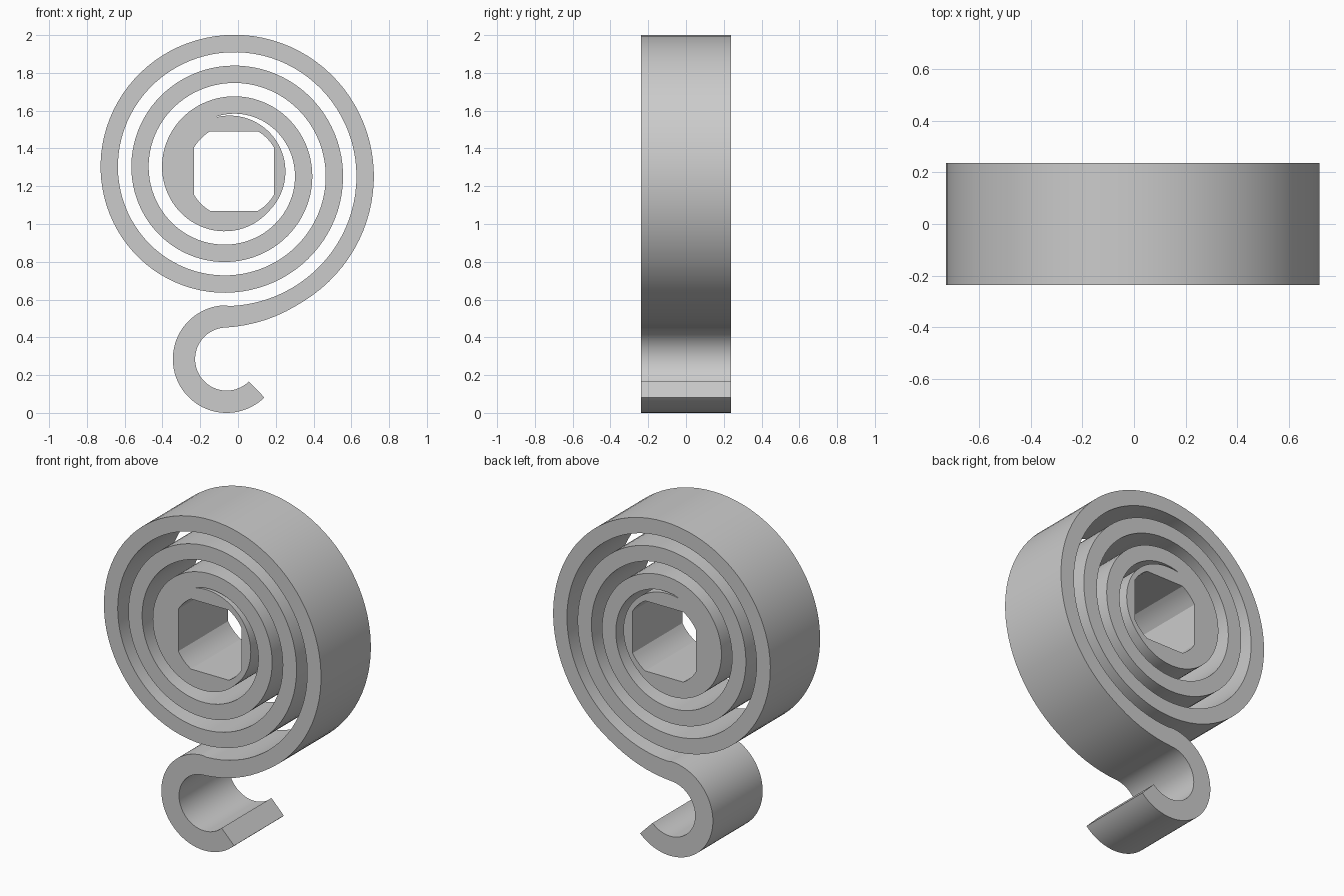
import bpy, bmesh
from math import sin, cos, radians, atan2, acos, degrees

if "Cube" in bpy.data.objects:
    bpy.data.objects.remove(bpy.data.objects["Cube"], do_unlink=True)

HALF_DEPTH = 0.237
CX, CZ = -0.045, 1.278          # spiral centre
PITCH, BAND = 0.163, 0.092      # growth per turn, strip thickness
CORE_R = 0.296
TIP, END = -14, 1260            # clockwise degrees from straight up


def on_spiral(t, r):
    a = radians(t)
    return (CX + r * sin(a), CZ + r * cos(a))


def arc(cx, cz, r, a0, a1, n):
    steps = [radians(a0 + (a1 - a0) * i / n) for i in range(n + 1)]
    return [(cx + r * cos(a), cz + r * sin(a)) for a in steps]


def radius(t):
    return 0.397 + PITCH * (t - 360) / 360


def outer_radius(t):
    # core is round at first; the strip thickens slightly into the hook
    return max(CORE_R, radius(t)) + 0.02 * max(0, (t - 1232) / 28)


# Outline: out along the strip, around the hook, back along the inner side
outline = [on_spiral(t, outer_radius(t)) for t in range(TIP, END + 1, 4)]
outline.append(on_spiral(END, outer_radius(END)))
outline += arc(-0.06, 0.285, 0.167, 92, 314.5, 48)
outline += arc(-0.06, 0.285, 0.285, 314.5, 92, 56)
outline += [on_spiral(t, radius(t) - BAND) for t in range(END, 360 + TIP, -4)]

# Hole: a square with its corners rounded off by a larger circle
HX, HZ, HALF, ROUND = -0.021, 1.28, 0.211, 0.246
flat = degrees(acos(HALF / ROUND))
hole = []
for k in range(4):
    hole += arc(HX, HZ, ROUND, 90 * k + flat, 90 * k + 90 - flat, 5)

bm = bmesh.new()
edges = []
for loop in (outline, hole):
    vs = [bm.verts.new((x, -HALF_DEPTH, z)) for x, z in loop]
    edges += [bm.edges.new((vs[i - 1], vs[i])) for i in range(len(vs))]
bmesh.ops.triangle_fill(bm, edges=edges, use_beauty=True)

# Extrude the flat shape through the depth
ext = bmesh.ops.extrude_face_region(bm, geom=bm.faces[:], use_keep_orig=True)
moved = [g for g in ext["geom"] if isinstance(g, bmesh.types.BMVert)]
bmesh.ops.translate(bm, verts=moved, vec=(0, 2 * HALF_DEPTH, 0))
bmesh.ops.recalc_face_normals(bm, faces=bm.faces[:])

mesh = bpy.data.meshes.new("spiral_spring")
bm.to_mesh(mesh)
bm.free()
spring = bpy.data.objects.new("spiral_spring", mesh)
bpy.context.collection.objects.link(spring)

steel = bpy.data.materials.new("steel_grey")
steel.use_nodes = True
colour = (0.6, 0.6, 0.6, 1)
steel.diffuse_color = colour
steel.node_tree.nodes["Principled BSDF"].inputs["Base Color"].default_value = colour
mesh.materials.append(steel)

# Smooth around the curves, sharp at the rims
bpy.ops.object.select_all(action="DESELECT")
spring.select_set(True)
bpy.context.view_layer.objects.active = spring
bpy.ops.object.shade_smooth_by_angle(angle=radians(25))
